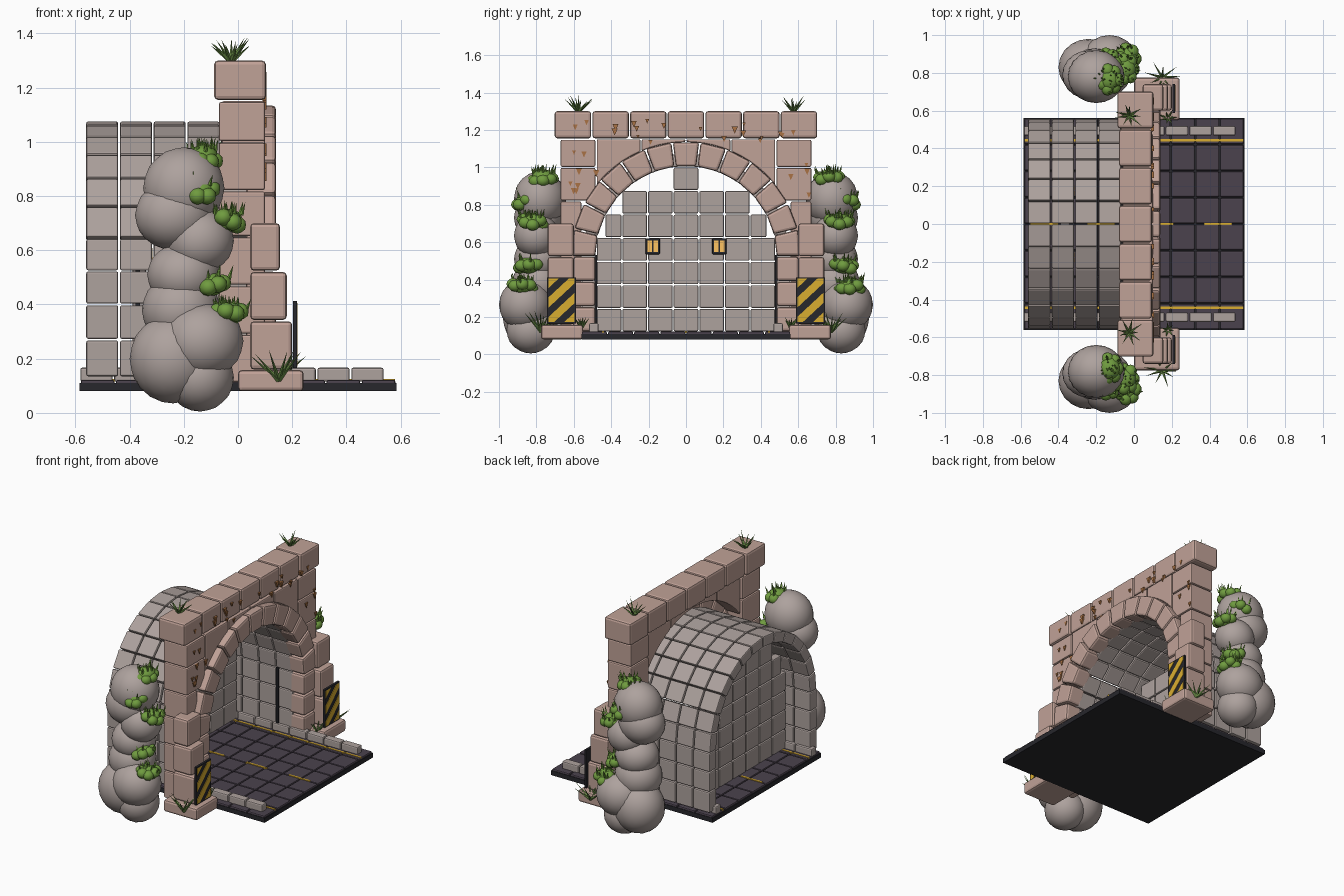
import bpy, bmesh, math, random
from mathutils import Vector, Matrix

if "Cube" in bpy.data.objects:
    bpy.data.objects.remove(bpy.data.objects["Cube"])
random.seed(4)

def mat(name, c):
    m = bpy.data.materials.new(name)
    m.diffuse_color = (*c, 1)
    m.use_nodes = True
    m.node_tree.nodes["Principled BSDF"].inputs["Base Color"].default_value = m.diffuse_color
    return m

PINK = mat("pink_stone", (0.53, 0.36, 0.31))
GREY = mat("grey_stone", (0.42, 0.36, 0.34))
DARK = mat("asphalt", (0.07, 0.055, 0.075))
BLACK = mat("black_metal", (0.02, 0.02, 0.025))
YEL = mat("yellow_paint", (0.70, 0.42, 0.03))
LAMP = mat("lamp_glow", (1.0, 0.55, 0.12))
GREEN = mat("leaf_green", (0.16, 0.33, 0.05))
GRASS = mat("grass_green", (0.14, 0.26, 0.06))
RUST = mat("rust", (0.40, 0.17, 0.06))

def prism(bm, pts, x0, x1):
    """Extrude a (y, z) outline along x."""
    a = [bm.verts.new((x0, y, z)) for y, z in pts]
    b = [bm.verts.new((x1, y, z)) for y, z in pts]
    bm.faces.new(a)
    bm.faces.new(b[::-1])
    n = len(pts)
    for i in range(n):
        bm.faces.new((a[i], b[i], b[(i + 1) % n], a[(i + 1) % n]))

def box(bm, x0, x1, y0, y1, z0, z1):
    prism(bm, [(y0, z0), (y1, z0), (y1, z1), (y0, z1)], x0, x1)

def boxes(bm, x0, x1, y0, y1, z0, z1):
    """Box plus its mirror in y."""
    for s in (1, -1):
        box(bm, x0, x1, s * y0, s * y1, z0, z1)

def arc_blocks(bm, n, r0, r1, zc, x0, x1, gap):
    for i in range(n):
        a0, a1 = math.pi * i / n, math.pi * (i + 1) / n
        pts = []
        for r, a, s in ((r0, a0, 1), (r1, a0, 1), (r1, a1, -1), (r0, a1, -1)):
            t = a + s * gap / r
            pts.append((r * math.cos(t), zc + r * math.sin(t)))
        prism(bm, pts, x0, x1)

def finish(bm, name, m, bevel=0.0, smooth=False):
    bmesh.ops.recalc_face_normals(bm, faces=bm.faces[:])
    me = bpy.data.meshes.new(name)
    bm.to_mesh(me)
    bm.free()
    o = bpy.data.objects.new(name, me)
    bpy.context.collection.objects.link(o)
    me.materials.append(m)
    if bevel:
        b = o.modifiers.new("bevel", 'BEVEL')
        b.width, b.segments = bevel, 2
    if smooth:
        for p in me.polygons:
            p.use_smooth = True
    return o

def ball(bm, c, r, sub=3):
    M = Matrix.Translation(c) @ Matrix.Diagonal((*r, 1))
    bmesh.ops.create_icosphere(bm, subdivisions=sub, radius=1, matrix=M)

def blade(bm, p, d, w):
    """Thin pointed leaf from p along d."""
    d = Vector(d)
    M = (Matrix.Translation(Vector(p) + d / 2)
         @ Vector((0, 0, 1)).rotation_difference(d).to_matrix().to_4x4())
    bmesh.ops.create_cone(bm, cap_ends=True, segments=4, radius1=w, radius2=0,
                          depth=d.length, matrix=M)

def tuft(bm, c, spread, h, n=9, w=0.009):
    for i in range(n):
        a = 2 * math.pi * i / n + random.uniform(-.2, .2)
        k = random.uniform(.5, 1) * spread
        blade(bm, c, (k * math.cos(a), k * math.sin(a), h * random.uniform(.6, 1)), w)

# road slab and tiles
bm = bmesh.new()
box(bm, -.585, .585, -.56, .56, .08, .11)
finish(bm, "road_slab", BLACK)
bm = bmesh.new()
for i in range(9):
    for j in range(8):
        x, y = -.583 + i * .1296, -.56 + j * .14
        box(bm, x + .003, x + .1266, y + .003, y + .137, .10, .122)
finish(bm, "road_tiles", DARK, .007)

# road markings
bm = bmesh.new()
boxes(bm, -.58, .58, .438, .45, .115, .125)
for x in (-.55, -.25, .06, .37):
    box(bm, x, x + .15, -.006, .006, .115, .125)
finish(bm, "road_lines", YEL)

# kerbs
bm = bmesh.new()
for i in range(9):
    x = -.585 + i * .125
    boxes(bm, x + .003, x + .122, .468, .518, .115, .167)
finish(bm, "kerb_blocks", GREY, .008)

# tunnel lining: side walls and vault
bm = bmesh.new()
for i in range(5):
    x0 = -.56 + i * .1245
    x1 = x0 + .118
    for z0, z1 in ((.135, .267), (.273, .397), (.403, .522)):
        boxes(bm, x0, x1, .485, .557, z0, z1)
    arc_blocks(bm, 14, .485, .553, .523, x0, x1, .003)
finish(bm, "tunnel_lining", GREY, .007)

# stepped rear wall
bm = bmesh.new()
for r, half in enumerate((.48, .48, .48, .48, .43, .34, .068)):
    z = .12 + r * .126
    for k in range(-3, 4):
        y0, y1 = max(-half, k * .137 - .0655), min(half, k * .137 + .0655)
        if y1 - y0 > .03:
            box(bm, -.39, -.34, y0, y1, z + .003, z + .123)
finish(bm, "rear_wall", GREY, .007)
bm = bmesh.new()
for x in (-.37, -.05):
    boxes(bm, x - .008, x + .008, .476, .49, .12, .53)
finish(bm, "wall_posts", BLACK)

# wall lamps
bm, bl = bmesh.new(), bmesh.new()
for y in (-.178, .178):
    box(bm, -.345, -.322, y - .038, y + .038, .535, .62)
    for s in (-1, 1):
        box(bl, -.33, -.315, y + s * .015 - .012, y + s * .015 + .012, .547, .608)
finish(bm, "lamp_frames", BLACK, .004)
finish(bl, "lamp_panes", LAMP)

# portal arch ring and jambs
bm = bmesh.new()
arc_blocks(bm, 13, .485, .615, .523, .03, .14, .004)
for z in (.12, .255, .39):
    boxes(bm, .03, .14, .485, .602, z + .003, z + .132)
finish(bm, "arch_stones", PINK, .014)

# piers and spandrel wall
bm = bmesh.new()
for z0, z1 in ((.11, .29), (.29, .47), (.47, .65), (.65, .82), (.82, 1.0), (1.0, 1.15)):
    y0 = .56 if z1 < .9 else .485
    boxes(bm, -.07, .10, y0, .67, z0 + .003, z1 - .003)
for k in range(4):
    y0, y1 = -.48 + k * .24 + .003, -.24 + k * .24 - .003
    low = [(y0 + (y1 - y0) * t / 5) for t in range(6)]
    prism(bm, [(y, .523 + math.sqrt(.612 ** 2 - y * y)) for y in low]
          + [(y1, 1.15), (y0, 1.15)], -.06, .10)
finish(bm, "portal_wall", PINK, .009)

# cornice
bm = bmesh.new()
for k in range(7):
    y = -.705 + k * .2014
    e = .008 if k in (0, 6) else 0
    box(bm, -.08 - e, .095 + e, y + .003, y + .198, 1.155, 1.30)
finish(bm, "cornice_blocks", PINK, .014)

# stepped buttresses and feet
bm = bmesh.new()
for z0, z1, x1 in ((.16, .338, .20), (.343, .52, .18), (.525, .70, .155)):
    boxes(bm, .045, x1, .60, .74, z0, z1)
boxes(bm, 0, .242, .55, .775, .08, .158)
finish(bm, "buttresses", PINK, .014)

# hazard boards
bm, bs = bmesh.new(), bmesh.new()
boxes(bm, .203, .217, .588, .742, .165, .412)
finish(bm, "hazard_boards", BLACK)
for s in (1, -1):
    for k in range(4):
        z = .04 + k * .105
        a, b = s * .665 - .07, s * .665 + .07
        prism(bs, [(a, z), (b, z + .13), (b, z + .185), (a, z + .055)], .215, .220)
for z, n in ((.172, -1), (.405, 1)):
    bmesh.ops.bisect_plane(bs, geom=bs.verts[:] + bs.edges[:] + bs.faces[:],
                           plane_co=(0, 0, z), plane_no=(0, 0, n), clear_outer=True)
finish(bs, "hazard_stripes", YEL)

# rust chips on the portal face
bm = bmesh.new()
for i in range(60):
    y, z = random.uniform(-.66, .66), random.uniform(.8, 1.25)
    if math.hypot(y, z - .523) < .64:
        continue
    s = random.uniform(.012, .024)
    prism(bm, [(y - s * .7, z + s * .6), (y + s * .7, z + s * .6), (y, z - s)], .09, .106)
finish(bm, "rust_chips", RUST)

# boulders at both sides
rocks = [(-.24, .83, .20, .16, .15, .165), (-.13, .86, .265, .15, .14, .14),
         (-.14, .83, .13, .125, .13, .125), (-.21, .79, .38, .145, .14, .135),
         (-.20, .79, .51, .135, .13, .12), (-.14, .80, .635, .125, .12, .12),
         (-.235, .79, .73, .145, .13, .13), (-.20, .78, .83, .15, .14, .15)]
bm = bmesh.new()
for s in (1, -1):
    for x, y, z, *r in rocks:
        ball(bm, (x, s * y, z), r)
finish(bm, "boulders", GREY, smooth=True)

# bushes with spiky tops
bm, bg = bmesh.new(), bmesh.new()
for s in (1, -1):
    for x, y, z in ((-.13, .765, .945), (-.14, .85, .82), (-.045, .82, .71),
                    (-.10, .84, .475), (-.035, .875, .365)):
        c = Vector((x, s * y, z))
        ball(bm, c, (.058, .062, .045), 2)
        for i in range(7):
            a = i * math.pi * 2 / 7
            ball(bm, c + Vector((.042 * math.cos(a), .05 * math.sin(a),
                                 random.uniform(-.02, .012))), (.034, .037, .032), 2)
        for i in range(26):
            a, r = random.uniform(0, 6.28), random.uniform(0, .07)
            p = c + Vector((r * math.cos(a), r * math.sin(a), .02))
            blade(bg, p, (.25 * (p.x - x), .25 * (p.y - c.y), random.uniform(.03, .055)), .008)
finish(bm, "bushes", GREEN, smooth=True)
finish(bg, "bush_blades", GREEN)

# grass tufts on cornice ends and feet
bm = bmesh.new()
for s in (1, -1):
    tuft(bm, (-.025, s * .575, 1.295), .09, .095)
    tuft(bm, (.15, s * .775, .12), .11, .12)
    tuft(bm, (.18, s * .56, .14), .06, .07, 7)
finish(bm, "grass_tufts", GRASS)
